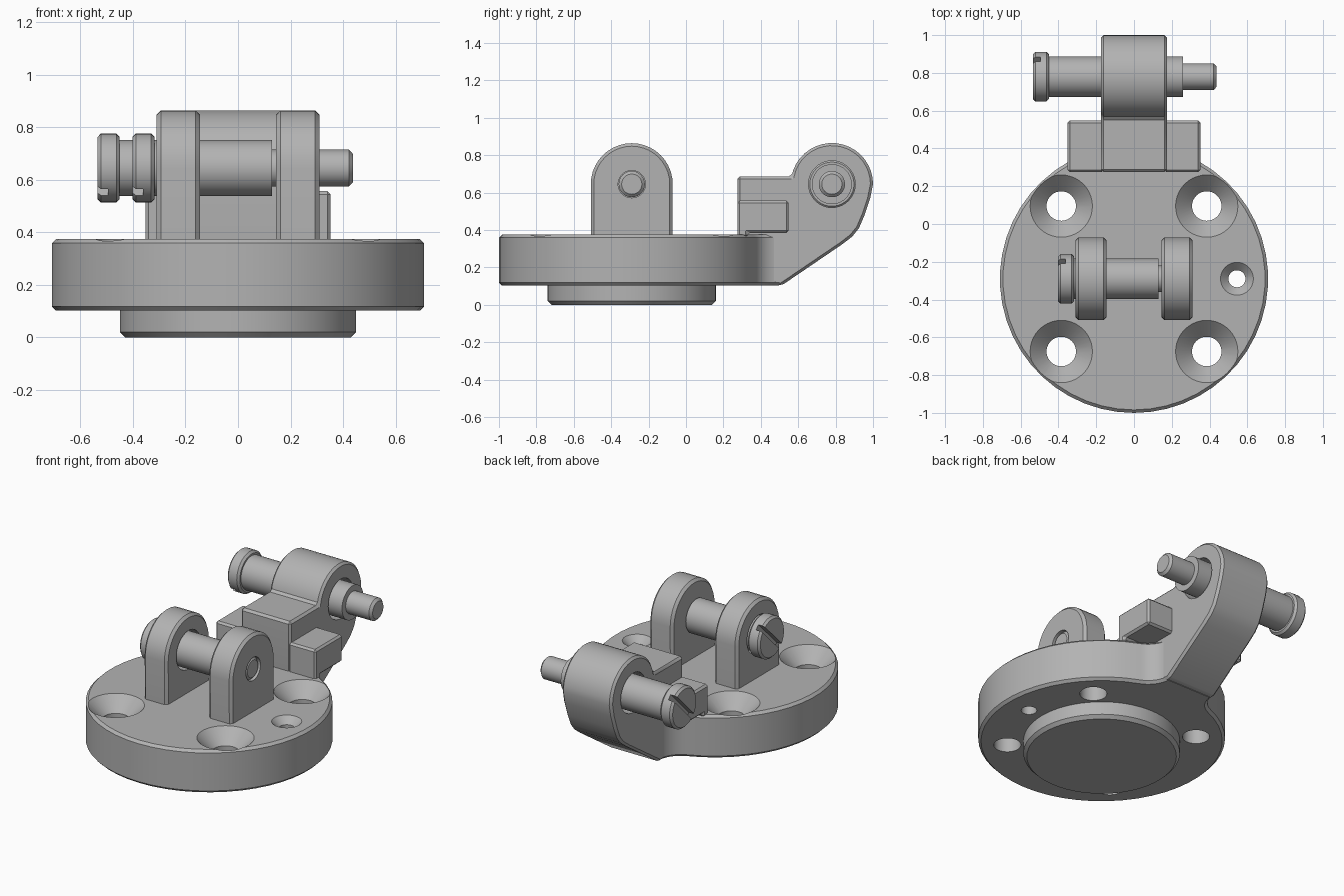
import bpy, bmesh
from math import sin, cos, pi, radians, atan2, sqrt
from mathutils import Matrix

if "Cube" in bpy.data.objects:
    bpy.data.objects.remove(bpy.data.objects["Cube"])

steel = bpy.data.materials.new("steel_grey")
steel.use_nodes = True
GREY = (0.45, 0.45, 0.45, 1)
steel.diffuse_color = GREY
steel.node_tree.nodes["Principled BSDF"].inputs["Base Color"].default_value = GREY

DISC_Y, ARM_Y, PIN_Z = -0.29, 0.78, 0.645   # disc centre, arm eye, pin height
TOP, BOTTOM = 0.375, 0.1025                 # faces of the base plate


def arc(cx, cy, r, start, end, n):
    """Points on an arc, angles in radians."""
    return [(cx + r * cos(start + (end - start) * i / n),
             cy + r * sin(start + (end - start) * i / n)) for i in range(n + 1)]


def finish(name, bm):
    bmesh.ops.recalc_face_normals(bm, faces=bm.faces)
    mesh = bpy.data.meshes.new(name)
    bm.to_mesh(mesh)
    bm.free()
    mesh.materials.append(steel)
    obj = bpy.data.objects.new(name, mesh)
    bpy.context.collection.objects.link(obj)
    return obj


def activate(obj):
    bpy.ops.object.select_all(action='DESELECT')
    obj.select_set(True)
    bpy.context.view_layer.objects.active = obj


def prism(name, pts, axis, lo, hi, bevel=0.0):
    """Extrude an outline along x (points are y, z) or z (points are x, y)."""
    bm = bmesh.new()
    place = (lambda p, h: (h, *p)) if axis == 'x' else (lambda p, h: (*p, h))
    face = bm.faces.new([bm.verts.new(place(p, lo)) for p in pts])
    new = bmesh.ops.extrude_face_region(bm, geom=[face])["geom"]
    step = place((0, 0), hi - lo)
    bmesh.ops.translate(bm, vec=step, verts=[v for v in new if isinstance(v, bmesh.types.BMVert)])
    obj = finish(name, bm)
    if bevel:
        mod = obj.modifiers.new("chamfer", 'BEVEL')
        mod.width, mod.segments = bevel, 1
        mod.limit_method, mod.angle_limit = 'ANGLE', radians(32)
        activate(obj)
        bpy.ops.object.modifier_apply(modifier=mod.name)
    return obj


def lathe(name, profile, centre, axis, n=40):
    """Turn a profile of (position, radius) pairs about x or z."""
    bm = bmesh.new()
    rings = [[bm.verts.new((r * cos(2 * pi * i / n), r * sin(2 * pi * i / n), h))
              for i in range(n)] for h, r in profile]
    for a, b in zip(rings, rings[1:]):
        for i in range(n):
            j = (i + 1) % n
            bm.faces.new((a[i], a[j], b[j], b[i]))
    bm.faces.new(rings[0])
    bm.faces.new(rings[-1])
    if axis == 'x':
        bm.transform(Matrix.Rotation(pi / 2, 4, 'Y'))
    bm.transform(Matrix.Translation(centre))
    return finish(name, bm)


def cut(obj, cutter):
    mod = obj.modifiers.new("cut", 'BOOLEAN')
    mod.operation, mod.solver, mod.object = 'DIFFERENCE', 'EXACT', cutter
    activate(obj)
    bpy.ops.object.modifier_apply(modifier=mod.name)
    bpy.data.objects.remove(cutter)


def bore(obj, y, r, lo, hi):
    cut(obj, lathe("bore_cutter", [(lo, r), (hi, r)], (0, y, PIN_Z), 'x'))


# Base plate: round disc blending through fillets into the arm
half, disc_r, fil = 0.17, 0.71, 0.15
rise = sqrt((disc_r + fil) ** 2 - (half + fil) ** 2)
touch = atan2(rise, half + fil)
right = arc(half + fil, DISC_Y + rise, fil, pi, pi + touch, 8)
left = [(-x, y) for x, y in reversed(right)]
outline = right[:-1] + arc(0, DISC_Y, disc_r, touch, -pi - touch, 44) + left[1:]
base = prism("base_plate", outline, 'z', BOTTOM, TOP, 0.016)

# Countersunk mounting holes and the smaller dowel hole
holes = [(sx * 0.385, DISC_Y + sy * 0.385, 0.165, 0.078) for sx in (-1, 1) for sy in (-1, 1)]
holes.append((0.545, DISC_Y, 0.087, 0.045))
for x, y, wide, narrow in holes:
    sink = [(0, narrow), (TOP - (wide - narrow), narrow), (TOP, wide), (TOP + 0.05, wide)]
    cut(base, lathe("hole_cutter", sink, (x, y, 0), 'z'))

# Locating boss under the plate
boss = lathe("locating_boss", [(0, 0.43), (0.02, 0.45), (0.12, 0.45)], (0, DISC_Y, 0), 'z', 64)

# Two upright lugs that carry the front pin
lugs = []
for side, lo in (("left", 0.145), ("right", -0.31)):
    pts = [(DISC_Y - 0.217, 0.35)] + arc(DISC_Y, PIN_Z, 0.219, pi, 0, 20) + [(DISC_Y + 0.217, 0.35)]
    lug = prism(side + "_lug", pts, 'x', lo, lo + 0.165, 0.016)
    bore(lug, DISC_Y, 0.073 if side == "left" else 0.122, -1, 1)
    lugs.append(lug)

# Rear arm with a rounded eye
eye = arc(ARM_Y, PIN_Z, 0.22, radians(169), 0, 18)
pts = [(0.275, 0.3), (0.275, 0.687)] + eye + [
    (0.985, 0.57), (0.955, 0.48), (0.925, 0.41), (0.888, 0.364), (0.83, 0.32),
    (0.51, BOTTOM), (0.3, 0.13)]
arm = prism("rear_arm", pts, 'x', -0.175, 0.175, 0.014)
bore(arm, ARM_Y, 0.125, -1, 1)

# Side steps on the arm, slightly relieved beyond the plate
step = [(0.275, 0.36), (0.275, 0.557), (0.548, 0.557), (0.548, 0.385), (0.33, 0.385), (0.33, 0.36)]
steps = [prism("left_step", step, 'x', 0.16, 0.352, 0.012),
         prism("right_step", step, 'x', -0.352, -0.16, 0.012)]

# Slotted shoulder pins
pin_profile = [(0, 0.118), (0.013, 0.131), (0.072, 0.131), (0.085, 0.118), (0.085, 0.107),
               (0.798, 0.107), (0.798, 0.07), (0.962, 0.07), (0.977, 0.054)]
# The front pin is the same part, pushed home through its lugs
pin_profile = [(h * 0.995, r) for h, r in pin_profile]
pins = []
for name, x, y in (("front_pin", -0.402, DISC_Y), ("rear_pin", -0.535, ARM_Y)):
    profile = list(pin_profile)
    if name == "front_pin":
        profile = profile[:5] + [(h - 0.262, r) for h, r in profile[5:]]
        profile = profile[:5] + [(0.532, 0.107), (0.532, 0.07), (0.693, 0.07), (0.708, 0.054)]
    pin = lathe(name, profile, (x, y, PIN_Z), 'x')
    bm = bmesh.new()
    bmesh.ops.create_cube(bm, size=1, matrix=Matrix.Translation((x, y, PIN_Z))
                          @ Matrix.Rotation(pi / 4, 4, 'X') @ Matrix.Diagonal((0.08, 0.4, 0.034, 1)))
    cut(pin, finish("slot_cutter", bm))
    pins.append(pin)

# Smooth shading on the turned surfaces, with crisp edges kept
for obj in [base, boss, arm] + lugs + steps + pins:
    activate(obj)
    bpy.ops.object.shade_smooth_by_angle(angle=radians(30))
